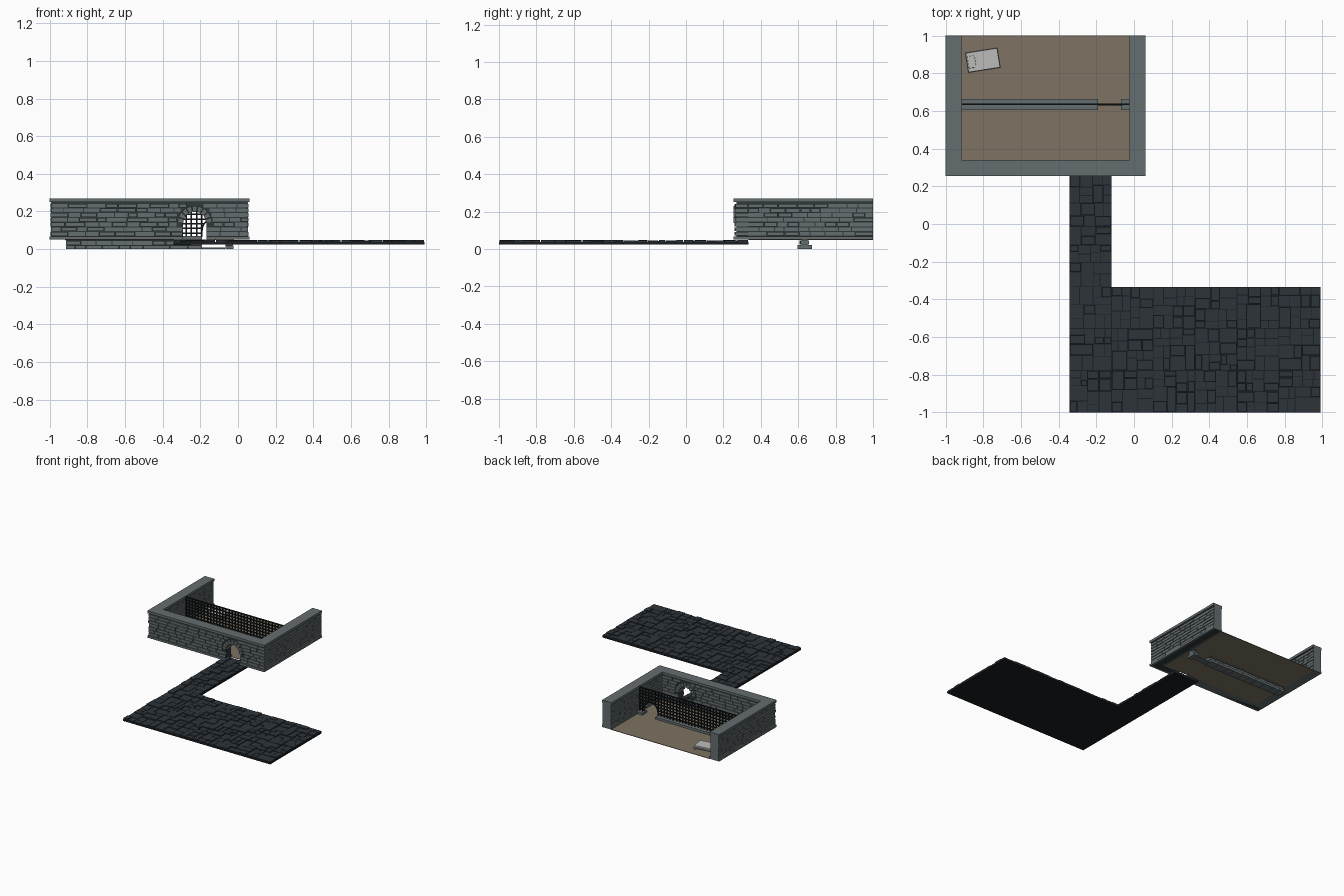
import bpy, bmesh, math, random
from mathutils import Matrix, Vector

if "Cube" in bpy.data.objects:
    bpy.data.objects.remove(bpy.data.objects["Cube"])

R = random.Random(4)


def material(name, rgb):
    m = bpy.data.materials.new(name)
    m.diffuse_color = (*rgb, 1)
    m.use_nodes = True
    m.node_tree.nodes["Principled BSDF"].inputs["Base Color"].default_value = m.diffuse_color
    return m


STONE = material("grey stone", (0.13, 0.155, 0.16))
MORTAR = material("dark mortar", (0.03, 0.04, 0.043))
PAVING = material("dark paving", (0.026, 0.034, 0.042))
JOINT = material("paving joint", (0.010, 0.013, 0.016))
EARTH = material("brown earth", (0.21, 0.17, 0.125))
IRON = material("black iron", (0.008, 0.009, 0.01))
LINEN = material("pale linen", (0.5, 0.5, 0.49))
FRAME = material("grey bed frame", (0.3, 0.3, 0.3))


def finish(bm, name, mat):
    bmesh.ops.recalc_face_normals(bm, faces=bm.faces)
    me = bpy.data.meshes.new(name)
    bm.to_mesh(me)
    bm.free()
    me.materials.append(mat)
    ob = bpy.data.objects.new(name, me)
    bpy.context.collection.objects.link(ob)
    return ob


def box(bm, x0, x1, y0, y1, z0, z1):
    size = Matrix.Diagonal((x1 - x0, y1 - y0, z1 - z0, 1))
    mid = Matrix.Translation(((x0 + x1) / 2, (y0 + y1) / 2, (z0 + z1) / 2))
    return bmesh.ops.create_cube(bm, size=1, matrix=mid @ size)["verts"]


def boxes(name, mat, *dims):
    bm = bmesh.new()
    for d in dims:
        box(bm, *d)
    return finish(bm, name, mat)


def prism(bm, pts, y0, y1):
    """Extrude an x-z outline along y."""
    f = bm.faces.new([bm.verts.new((x, y0, z)) for x, z in pts])
    new = bmesh.ops.extrude_face_region(bm, geom=[f])["geom"]
    bmesh.ops.translate(bm, vec=(0, y1 - y0, 0),
                        verts=[v for v in new if isinstance(v, bmesh.types.BMVert)])


def course(bm, a, b, t0, t1, z0, z1, along_y=False, lo=0.05, hi=0.11, gap=0.005):
    """One row of uneven bricks from a to b, as thick as t0 to t1."""
    p = a
    while p < b - 0.004:
        q = p + R.uniform(lo, hi)
        if b - q < lo * 0.6:
            q = b
        i, j = R.uniform(0, 0.005), R.uniform(0, 0.005)
        e, s = p + (gap / 2 if p > a else R.uniform(0, .004)), q - (gap / 2 if q < b else R.uniform(0, .004))
        if along_y:
            box(bm, t0 + i, t1 - j, e, s, z0, z1)
        else:
            box(bm, e, s, t0 + i, t1 - j, z0, z1)
        p = q


# Room dimensions
X0, X1, Y0, Y1 = -1.0, 0.06, 0.255, 1.0
T = 0.085
Z0, Z1 = 0.05, 0.27
ROWS = 7
rows = [(0.071 + k * 0.175 / ROWS, 0.071 + (k + 1) * 0.175 / ROWS - 0.005) for k in range(ROWS)]
DX, DR, DZ, RING = -0.23, 0.063, 0.138, 0.092   # doorway centre, radius, spring, ring

# Side walls: core, bricks, base, cap and plain cut end
for name, x0, x1 in (("left", X0, X0 + T), ("right", X1 - T, X1)):
    boxes(name + "_wall_core", MORTAR, (x0 + .014, x1 - .014, Y0 + T - .02, Y1 - .002, Z0, Z1 - .01))
    bm = bmesh.new()
    for z, w in rows:
        course(bm, Y0 + T - 0.01, Y1, x0 + .004, x1 - .004, z, w, True)
    finish(bm, name + "_wall_bricks", STONE)
    boxes(name + "_wall_trim", STONE,
          (x0, x1, Y0 + T, Y1, Z0, 0.067), (x0, x1, Y0 + T, Y1, 0.25, Z1),
          (x0 + .006, x1 - .006, Y1 - .004, Y1, .06, .26))

# Front wall with arched doorway
arch = [(DX + DR * math.cos(a), DZ + DR * math.sin(a))
        for a in (math.pi * k / 12 for k in range(13))]
bm = bmesh.new()
prism(bm, [(X0 + .014, Z0), (X0 + .014, .26), (X1 - .014, .26), (X1 - .014, Z0), (DX + DR, Z0)]
      + arch + [(DX - DR, Z0)], Y0 + .014, Y0 + T - .014)
finish(bm, "front_wall_core", MORTAR)
bm = bmesh.new()
for z, w in rows:
    if w < DZ:
        h = DR
    else:
        d = max(z - DZ, 0)
        h = math.sqrt(max(RING ** 2 - d ** 2, 0)) + .003 if d < RING else 0
    if h:
        course(bm, X0 + .004, DX - h, Y0 + .004, Y0 + T - .004, z, w)
        course(bm, DX + h, X1 - .004, Y0 + .004, Y0 + T - .004, z, w)
    else:
        course(bm, X0 + .004, X1 - .004, Y0 + .004, Y0 + T - .004, z, w)
finish(bm, "front_wall_bricks", STONE)
boxes("front_wall_trim", STONE,
      (X0, DX - DR, Y0, Y0 + T, Z0, .067), (DX + DR, X1, Y0, Y0 + T, Z0, .067),
      (X0, X1, Y0, Y0 + T, .25, Z1))

# Arch stones around the doorway
bm = bmesh.new()
N = 9
for k in range(N):
    a, b = math.pi * (k + .06) / N, math.pi * (k + .94) / N
    prism(bm, [(DX + r * math.cos(t), DZ + r * math.sin(t))
               for r, t in ((DR - .002, a), (RING, a), (RING, b), (DR - .002, b))], Y0, Y0 + T)
finish(bm, "door_arch_stones", STONE)

# Earth floor of the room
boxes("earth_floor", EARTH, (X0 + T - .005, X1 - T + .005, Y0 + T - .005, Y1, .048, .052))

# Low dividing wall, in two lengths either side of the cell opening
IN0, IN1 = X0 + T, X1 - T
for name, a, b in (("long", IN0, -0.19), ("short", -0.07, IN1)):
    boxes(name + "_low_wall_core", MORTAR, (a + .003, b - .003, .617, .65, .002, .065))
    bm = bmesh.new()
    course(bm, a, b, .595, .673, 0, .02, gap=.002)
    course(bm, a, b, .607, .658, .023, .044)
    box(bm, a, b, .605, .665, .047, .07)
    finish(bm, name + "_low_wall_stones", STONE)
boxes("cell_threshold", STONE, (-.19, -.07, .61, .655, 0, .008))

# Iron bars with an arched opening
CX, CR, CZ, BY, TOP = -0.13, 0.06, 0.10, 0.635, 0.262
bm = bmesh.new()
n, t = 32, 0.004
for k in range(n + 1):
    x = IN0 + (IN1 - IN0) * k / n
    d = abs(x - CX)
    z = CZ + math.sqrt(CR ** 2 - d ** 2) if d < CR else .065
    box(bm, x - t, x + t, BY - t, BY + t, z, TOP)
for k in range(8):
    z = .085 + k * .025
    h = CR if z < CZ else math.sqrt(max(CR ** 2 - (z - CZ) ** 2, 0))
    for a, b in ([(IN0, CX - h), (CX + h, IN1)] if h else [(IN0, IN1)]):
        box(bm, a, b, BY - t, BY + t, z - t, z + t)
for k in range(10):                     # rim of the opening
    a, b = math.pi * k / 10, math.pi * (k + 1) / 10
    prism(bm, [(CX + r * math.cos(q), CZ + r * math.sin(q))
               for r, q in ((CR - .003, a), (CR + .005, a), (CR + .005, b), (CR - .003, b))],
          BY - .005, BY + .005)
finish(bm, "iron_bars", IRON)


# Paved hall and passage, built from square modules of uneven slabs
def split(bm, x0, x1, y0, y1, depth):
    w, h = x1 - x0, y1 - y0
    if depth == 0 or max(w, h) < 0.06 or (depth < 2 and R.random() < .3):
        box(bm, x0 + .002, x1 - .002, y0 + .002, y1 - .002, .03, R.uniform(.041, .049))
        return
    f = R.uniform(.36, .64)
    if w > h * R.uniform(.8, 1.25):
        split(bm, x0, x0 + w * f, y0, y1, depth - 1)
        split(bm, x0 + w * f, x1, y0, y1, depth - 1)
    else:
        split(bm, x0, x1, y0, y0 + h * f, depth - 1)
        split(bm, x0, x1, y0 + h * f, y1, depth - 1)


M, FX = 0.2222, -0.342
for name, cols, nrows, y in (("hall", 6, 3, -1.0), ("passage", 1, 3, -1.0 + 3 * M)):
    bm = bmesh.new()
    for i in range(cols):
        for j in range(nrows):
            split(bm, FX + i * M, FX + (i + 1) * M, y + j * M, y + (j + 1) * M, 4)
    finish(bm, name + "_paving", PAVING)
    boxes(name + "_paving_bed", JOINT, (FX, FX + cols * M, y, y + nrows * M, .024, .038))

# Bed: frame, mattress and pillow
bed = Matrix.Translation(Vector((-.803, .87, 0))) @ Matrix.Rotation(math.radians(9), 4, 'Z')
L, W = .088, .055
for name, mat, dims in (
        ("bed_frame", FRAME, [(-L, L, -W, W, .062, .072)] +
         [(sx * .08 - .006, sx * .08 + .006, sy * .047 - .006, sy * .047 + .006, .052, .064)
          for sx in (-1, 1) for sy in (-1, 1)]),
        ("mattress", LINEN, [(-L + .003, L - .003, -W + .003, W - .003, .072, .085)]),
        ("pillow", LINEN, [(-L + .008, -L + .048, -.032, .032, .085, .094)])):
    ob = boxes(name, mat, *dims)
    ob.matrix_world = bed
    if mat is LINEN:
        mod = ob.modifiers.new("soft_edge", 'BEVEL')
        mod.width, mod.segments = .003, 2
